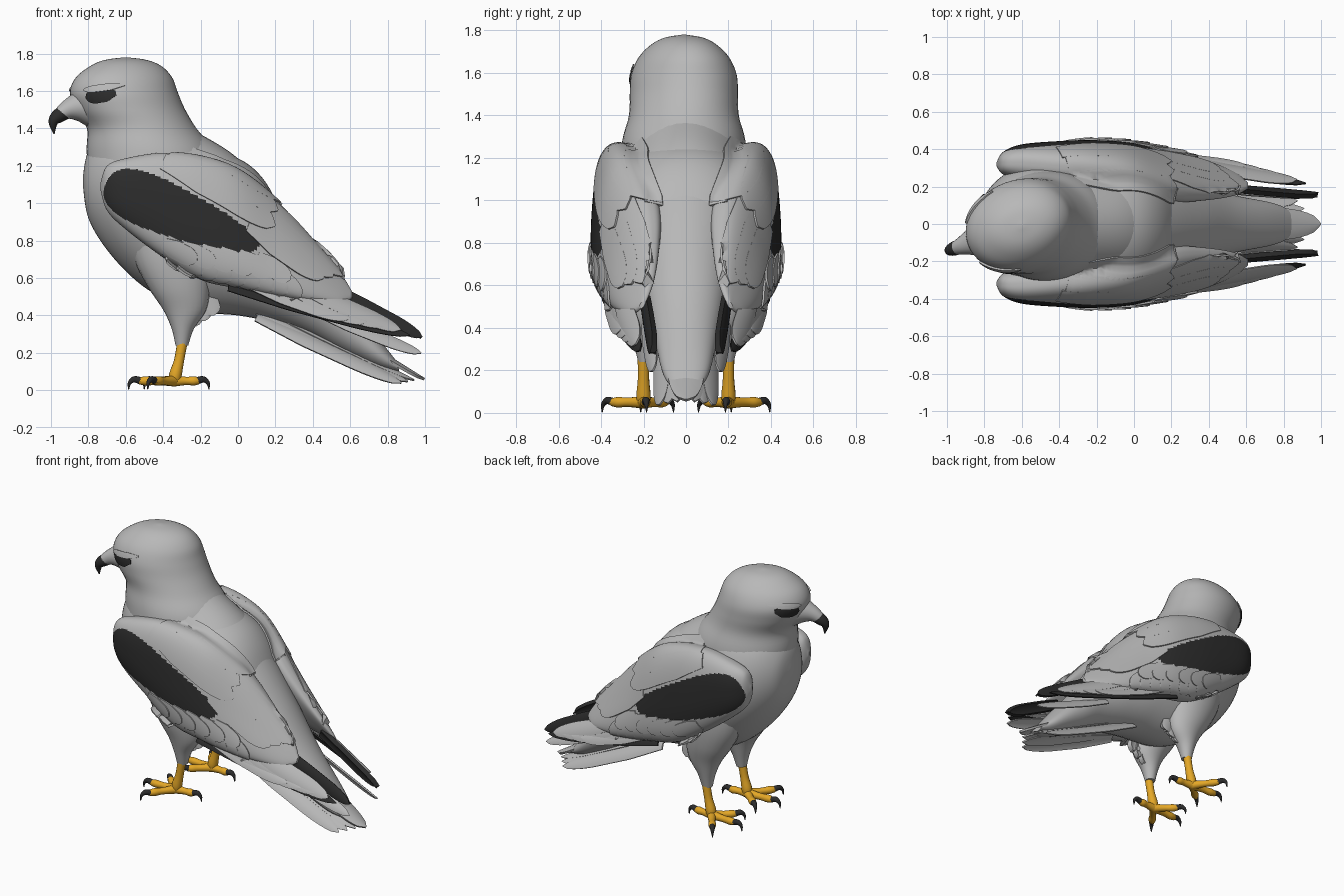
import bpy, bmesh, math
from mathutils import Vector, Matrix
from mathutils.bvhtree import BVHTree

if "Cube" in bpy.data.objects:
    bpy.data.objects.remove(bpy.data.objects["Cube"])


def material(name, colour):
    mat = bpy.data.materials.new(name)
    mat.use_nodes = True
    mat.diffuse_color = (*colour, 1)
    mat.node_tree.nodes["Principled BSDF"].inputs["Base Color"].default_value = (*colour, 1)
    return mat


GREY = material("plumage grey", (.48, .48, .48))
BLACK = material("charcoal black", (.025, .025, .025))
YELLOW = material("leg yellow", (.78, .39, .02))


def finish(name, bm, mat, angle=50):
    bmesh.ops.recalc_face_normals(bm, faces=bm.faces[:])
    mesh = bpy.data.meshes.new(name)
    bm.to_mesh(mesh)
    bm.free()
    mesh.materials.append(mat)
    mesh.shade_smooth()
    mesh.set_sharp_from_angle(angle=math.radians(angle))
    obj = bpy.data.objects.new(name, mesh)
    bpy.context.collection.objects.link(obj)
    return obj


def smooth(rows, steps):
    """Catmull-Rom interpolation through rows of numbers."""
    rows = [Vector(r) for r in rows]
    result = []
    for i in range(len(rows) - 1):
        a, b, c, d = rows[max(i - 1, 0)], rows[i], rows[i + 1], rows[min(i + 2, len(rows) - 1)]
        for k in range(steps):
            t = k / steps
            result.append(b + (c - a) * t / 2 + (a * 2 - b * 5 + c * 4 - d) * t * t / 2
                          + (b * 3 - a - c * 3 + d) * t ** 3 / 2)
    return result + [rows[-1]]


def loft(name, sections, mat, sides=32, power=2):
    """Skin rounded rings given as (centre, half axis, half axis)."""
    bm = bmesh.new()
    rings = []
    for centre, u, v in sections:
        ring = []
        for i in range(sides):
            c, s = math.cos(math.tau * i / sides), math.sin(math.tau * i / sides)
            size = (abs(c) ** power + abs(s) ** power) ** (-1 / power)
            ring.append(bm.verts.new(centre + (u * c + v * s) * size))
        rings.append(ring)
    for low, high in zip(rings, rings[1:]):
        for i in range(sides):
            j = (i + 1) % sides
            bm.faces.new((low[i], low[j], high[j], high[i]))
    bm.faces.new(rings[0])
    bm.faces.new(rings[-1])
    return finish(name, bm, mat)


def trunk(name, rows):
    """Upright ellipses along x: x, centre z, half height, half width."""
    return loft(name, [(Vector((x, 0, z)), Vector((0, w, 0)), Vector((0, 0, h)))
                       for x, z, h, w in smooth(rows, 5)], GREY, 48)


def tube(name, rows, mat, sides=14, steps=5):
    """Round tapering tube through (x, y, z, radius)."""
    rows = smooth(rows, steps)
    sections = []
    for i, row in enumerate(rows):
        along = (rows[min(i + 1, len(rows) - 1)] - rows[max(i - 1, 0)]).xyz.normalized()
        u = along.orthogonal().normalized() if not sections else \
            (sections[-1][1] - along * sections[-1][1].dot(along)).normalized()
        sections.append((row.xyz, u * max(row.w, .002), along.cross(u) * max(row.w, .002)))
    return loft(name, sections, mat, sides)


def surface(*objects):
    verts, faces = [], []
    for obj in objects:
        start = len(verts)
        verts += [v.co.copy() for v in obj.data.vertices]
        faces += [[start + i for i in p.vertices] for p in obj.data.polygons]
    return BVHTree.FromPolygons(verts, faces)


def feather(name, base, tip, width, normal, mat, drape=None, lift=.015, thick=.01, root=.6):
    """Blade with a rounded tip, optionally laid onto a surface."""
    base, tip, normal = Vector(base), Vector(tip), Vector(normal).normalized()
    axis = tip - base
    across = axis.cross(normal).normalized()
    bm = bmesh.new()
    grid = []
    for i in range(21):
        s = i / 20
        w = width * (root + (1 - root) * min(1, s * 3)) * math.sqrt(max(.004, 1 - max(0, (s - .65) / .35) ** 2))
        row = []
        for j in range(11):
            t = j / 5 - 1
            p = base + axis * s + across * t * w - normal * t * t * w * .2
            if drape:
                hit, n, _, _ = drape.ray_cast(p + normal, -normal)
                if hit is None:
                    hit, n, _, _ = drape.find_nearest(p)
                p += normal * ((hit - p).dot(normal) + .007 + lift * s)
            row.append(bm.verts.new(p))
        grid.append(row)
    for a, b in zip(grid, grid[1:]):
        for j in range(10):
            bm.faces.new((a[j], a[j + 1], b[j + 1], b[j]))
    bmesh.ops.recalc_face_normals(bm, faces=bm.faces[:])
    bmesh.ops.solidify(bm, geom=bm.faces[:], thickness=thick)
    return finish(name, bm, mat)


# Body, with a broad mantle across the shoulders
body = trunk("body", [(-.83, 1.12, .02, .02), (-.8, 1.1, .18, .15), (-.7, 1.08, .33, .26), (-.55, 1.03, .44, .33),
                      (-.4, .98, .49, .34), (-.22, .9, .48, .33), (0, .82, .42, .31), (.2, .69, .33, .25),
                      (.38, .54, .24, .19), (.55, .37, .16, .15), (.75, .2, .08, .11), (.86, .12, .02, .06)])
mantle = trunk("mantle", [(-.7, 1.14, .02, .12), (-.62, 1.12, .14, .3), (-.45, 1.09, .21, .36), (-.25, 1.05, .25, .35),
                          (0, .98, .26, .31), (.15, .91, .2, .23), (.26, .86, .02, .08)])

# Head and neck: z, centre x, half length, half width, turn in degrees
skull = [(1.1, -.44, .36, .31, 0), (1.28, -.47, .34, .29, 4), (1.4, -.515, .295, .257, 12), (1.5, -.575, .297, .25, 18),
         (1.59, -.61, .295, .242, 20), (1.67, -.61, .265, .208, 20), (1.73, -.6, .2, .152, 20),
         (1.765, -.6, .12, .09, 20), (1.78, -.6, .01, .01, 20)]
sections = []
for z, x, length, width, turn in smooth(skull, 5):
    spin = Matrix.Rotation(math.radians(turn), 3, "Z")
    sections.append((Vector((x, -.01, z)), spin @ Vector((length, 0, 0)), spin @ Vector((0, width, 0))))
head = loft("head", sections, GREY, 48)

# Face, laid out straight and then turned with the head
turned = Matrix.Translation((-.6, 0, 0)) @ Matrix.Rotation(math.radians(20), 4, "Z")


def on_face(forward, side, z):
    return turned @ Vector((-forward, side, z))


def beak_row(forward, z, radius):
    return (*on_face(forward, 0, z), radius)


tube("beak_base", [beak_row(.2, 1.52, .12), beak_row(.27, 1.515, .082), beak_row(.33, 1.5, .053),
                   beak_row(.375, 1.475, .037)], GREY, 20)
tube("beak_hook", [beak_row(.35, 1.485, .04), beak_row(.39, 1.462, .037), beak_row(.413, 1.43, .025),
                   beak_row(.408, 1.37, .003)], BLACK, 20)
head_skin = surface(head)
for s, label in ((1, "left"), (-1, "right")):
    out = turned.to_3x3() @ Vector((-.35, s, 0))
    feather(label + "_eye", on_face(.15, s * .26, 1.59), on_face(.315, s * .24, 1.565), .04, out, BLACK,
            head_skin, .002, .008, .3)
    feather(label + "_brow", on_face(.1, s * .26, 1.635), on_face(.33, s * .24, 1.605), .018, out, GREY,
            head_skin, .008, .02, .3)

# Wing shell: x, y, z, half height, half thickness, roll in degrees
shell = [(-.735, .32, 1.09, .02, .01, 0), (-.7, .325, 1.08, .12, .06, 0), (-.6, .33, 1.05, .19, .095, 2),
         (-.4, .325, .99, .28, .115, 4), (-.2, .315, .92, .33, .125, 6), (0, .295, .86, .32, .12, 10),
         (.2, .255, .76, .27, .1, 18), (.38, .235, .65, .19, .065, 26), (.54, .215, .55, .1, .03, 32),
         (.61, .205, .51, .02, .01, 32)]


def in_patch(c):
    """Dark shoulder patch: a tapering oval sloping backwards."""
    slope = math.radians(-23)
    dx, dz = c.x + .3, c.z - .935
    along = dx * math.cos(slope) + dz * math.sin(slope)
    off = dz * math.cos(slope) - dx * math.sin(slope)
    return abs(along / .44) ** 2.6 + abs(off / (.13 - .1 * along)) ** 2.6 < 1


for s, label in ((1, "left"), (-1, "right")):
    def at(x, y, z):
        return Vector((x, y * s, z))

    sections = []
    for x, y, z, h, t, roll in smooth(shell, 14):
        r = math.radians(roll)
        sections.append((at(x, y, z), at(0, math.cos(r), math.sin(r)) * t, at(0, -math.sin(r), math.cos(r)) * h))
    wing = loft(label + "_wing", sections, GREY, 160, 2.5)
    wing.data.materials.append(BLACK)
    for p in wing.data.polygons:
        if p.normal.y * s > 0 and in_patch(p.center):
            p.material_index = 1
    skin = surface(wing)
    back_skin = surface(wing, body, mantle)
    side = at(0, 1, 0)

    # Flight feathers along the lower wing edge
    for i in range(8):
        f = i / 7
        feather(f"{label}_secondary_{i}", at(-.4 + .47 * f, .5, .78 - .08 * f),
                at(-.19 + .53 * f, .5, .62 - .12 * f), .062, side, GREY, skin, .008)
    for i in range(6):
        f = i / 5
        feather(f"{label}_covert_{i}", at(-.4 + .5 * f, .5, .785 - .07 * f),
                at(-.22 + .5 * f, .5, .69 - .1 * f), .05, side, GREY, skin, .015)

    # Shoulder and inner feathers over the back
    oblique = at(0, .7, .7)
    for i in range(3):
        f = i / 2
        feather(f"{label}_scapular_{i}", at(-.4 + .08 * f, .37 - .15 * f, 1.21 + .04 * f),
                at(.2 + .03 * f, .37 - .2 * f, .91 + .07 * f), .085, oblique, GREY, back_skin, .015)
    for i in range(3):
        feather(f"{label}_tertial_{i}", at(.06 + .04 * i, .34 - .06 * i, .84 + .06 * i),
                at(.46 + .05 * i, .29 - .035 * i, .59 + .015 * i), .07, oblique, GREY, skin, .012)

    # Long primaries, folded toward the tail
    lean = at(.2, .8, .6)
    for i in range(4):
        feather(f"{label}_primary_{i}", at(.05 + .08 * i, .375 - .015 * i, .58),
                at(.6 + .09 * i, .315 - .025 * i, .385 - .02 * i), .055, lean, GREY)
    feather(label + "_dark_primary", at(-.05, .385, .555), at(.92, .22, .295), .042, lean, BLACK)
    feather(label + "_lower_primary", at(.4, .2, .43), at(.98, .16, .2), .04, lean, GREY)
    feather(label + "_wing_tip", at(.52, .21, .535), at(.985, .17, .285), .042, at(.1, 1, .3), BLACK,
            root=.9, thick=.03)

    # Thigh: z, centre x, half length, half width
    thigh = [(.9, -.36, .24, .13), (.7, -.35, .205, .13), (.55, -.315, .165, .115), (.43, -.285, .115, .085),
             (.33, -.295, .06, .058), (.24, -.3, .034, .035)]
    loft(label + "_thigh", [(at(x, .19, z), Vector((a, 0, 0)), Vector((0, b, 0)))
                            for z, x, a, b in smooth(thigh, 5)], GREY, 24)
    for i in range(3):
        feather(f"{label}_thigh_tuft_{i}", at(-.25 + .04 * i, .19, .52), at(-.23 + .05 * i, .19, .34 + .03 * i),
                .05, side, GREY, thick=.03)

    # Leg, toes and claws
    tube(label + "_leg", [(*at(-.295, .2, .27), .028), (*at(-.315, .2, .16), .027),
                          (*at(-.335, .2, .08), .034), (*at(-.34, .2, .035), .026)], YELLOW)
    ends = {"middle": (-.53, .21), "outer": (-.45, .35), "inner": (-.46, .095), "hind": (-.21, .19)}
    for toe, (x, y) in ends.items():
        start, end = at(-.34, .2, .05), at(x, y, .05)
        way = (end - start).normalized()
        mid = start.lerp(end, .5)
        tube(f"{label}_{toe}_toe", [(*start, .03), (*mid, .022), (*start.lerp(end, .8), .025), (*end, .018)], YELLOW)
        claw = [(end - way * .012, .02), (end + way * .025 + Vector((0, 0, .008)), .017),
                (end + way * .05 - Vector((0, 0, .012)), .01), (end + way * .055 - Vector((0, 0, .047)), .002)]
        tube(f"{label}_{toe}_claw", [(*p, r) for p, r in claw], BLACK, 10)

    # Outer tail feathers, folded like a roof
    for i in range(1, 4):
        feather(f"{label}_tail_{i}", at(.1, .04 * i, .5 - .035 * i), at(.98 - .035 * i, .042 * i, .065 - .008 * i),
                .05, at(.4, .25 * i, .7), GREY)

feather("centre_tail", (.35, 0, .47), (1, 0, .065), .085, (.5, 0, .8), GREY, thick=.015)
